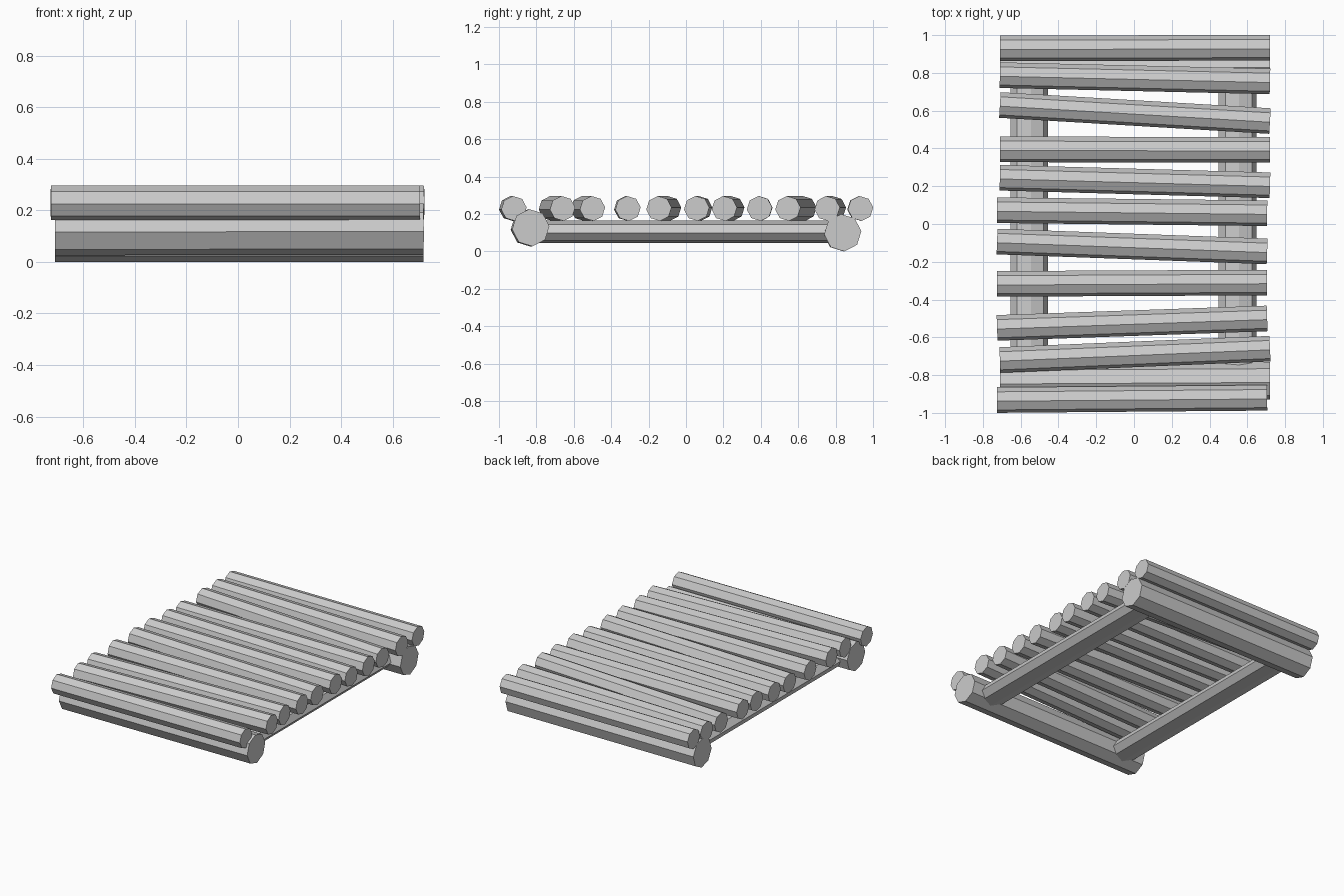
import bpy, bmesh, math
from mathutils import Vector

if "Cube" in bpy.data.objects:
    bpy.data.objects.remove(bpy.data.objects["Cube"])


def log(name, start, end, half_width, half_height, phase=0.09, sides=8):
    """Flat-sided log between two points, with an oval cross-section."""
    a, b = Vector(start), Vector(end)
    side = (b - a).cross(Vector((0, 0, 1))).normalized()
    up = side.cross(b - a).normalized()
    bm = bmesh.new()
    rings = []
    for p in (a, b):
        ring = []
        for i in range(sides):
            t = phase + 2 * math.pi * i / sides
            ring.append(bm.verts.new(p - side * half_width * math.cos(t)
                                     + up * half_height * math.sin(t)))
        rings.append(ring)
    for i in range(sides):
        j = (i + 1) % sides
        bm.faces.new((rings[0][i], rings[0][j], rings[1][j], rings[1][i]))
    bm.faces.new(rings[0])
    bm.faces.new(rings[1])
    bmesh.ops.recalc_face_normals(bm, faces=bm.faces)
    mesh = bpy.data.meshes.new(name)
    bm.to_mesh(mesh)
    bm.free()
    obj = bpy.data.objects.new(name, mesh)
    bpy.context.collection.objects.link(obj)
    return obj


# Deck slats: left end y, right end y, sideways shift
slats = [
    (0.93, 0.933, 0.005), (0.788, 0.755, 0.005), (0.63, 0.545, 0.005),
    (0.395, 0.393, 0.005), (0.245, 0.205, 0.005), (0.073, 0.057, -0.01),
    (-0.093, -0.145, -0.01), (-0.317, -0.31, -0.01), (-0.55, -0.5, -0.01),
    (-0.72, -0.66, 0.005), (-0.932, -0.92, -0.01),
]
for n, (y0, y1, dx) in enumerate(slats, 1):
    log(f"deck_slat_{n}", (-0.715 + dx, y0, 0.23), (0.715 + dx, y1, 0.23),
        0.068, 0.067)

# Thick cross beams at both ends
log("front_beam", (-0.71, -0.838, 0.125), (0.72, -0.83, 0.127), 0.1, 0.1)
log("back_beam", (-0.71, 0.835, 0.1), (0.72, 0.838, 0.1), 0.1, 0.1)

# Flattened rails joining the beams under the slats
for name, x in (("left_rail", -0.555), ("right_rail", 0.548)):
    log(name, (x, -0.82, 0.105), (x, 0.82, 0.105), 0.1, 0.06)
